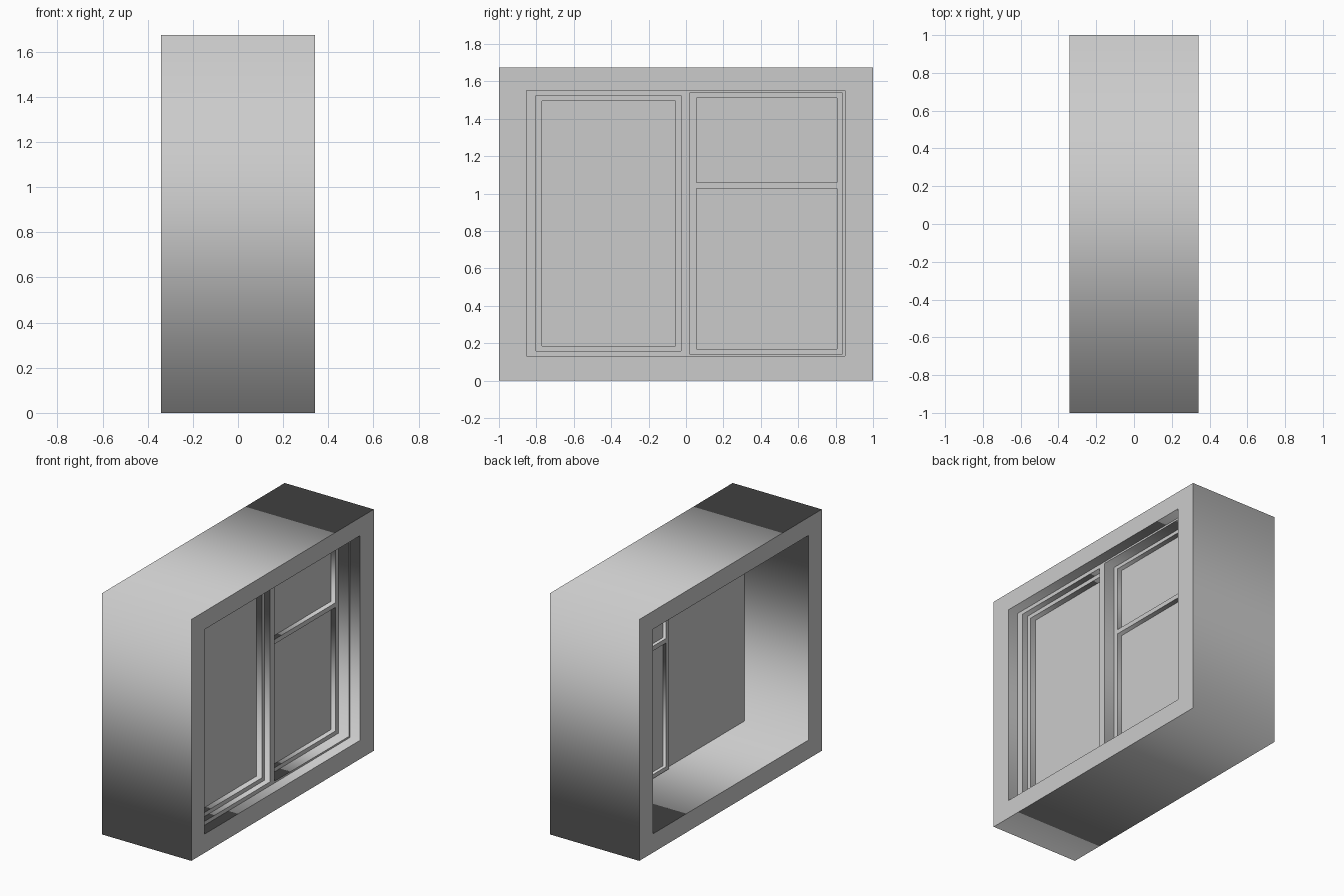
import bpy
from math import radians

if "Cube" in bpy.data.objects:
    bpy.data.objects.remove(bpy.data.objects["Cube"])


def panel(name, outer, x0, x1, holes=()):
    """Slab in the YZ plane from x0 to x1; rectangles are (y0, y1, z0, z1)."""
    curve = bpy.data.curves.new(name, 'CURVE')
    curve.dimensions = '2D'
    curve.fill_mode = 'BOTH'
    curve.extrude = (x1 - x0) / 2
    for y0, y1, z0, z1 in (outer, *holes):
        spline = curve.splines.new('POLY')
        spline.points.add(3)
        for p, (y, z) in zip(spline.points, ((y0, z0), (y1, z0), (y1, z1), (y0, z1))):
            p.co = (y, z, 0, 1)
        spline.use_cyclic_u = True
    obj = bpy.data.objects.new(name, curve)
    bpy.context.collection.objects.link(obj)
    obj.rotation_euler = (radians(90), 0, radians(90))
    obj.location.x = (x0 + x1) / 2
    bpy.ops.object.select_all(action='DESELECT')
    obj.select_set(True)
    bpy.context.view_layer.objects.active = obj
    bpy.ops.object.convert(target='MESH')
    return bpy.context.object


opening = (-0.853, 0.85, 0.13, 1.55)
left_bay = (-0.803, -0.027, 0.157, 1.523)
right_bay = (0.02, 0.837, 0.142, 1.537)
left_pane = (-0.77, -0.055, 0.185, 1.495)
upper_pane = (0.055, 0.807, 1.06, 1.512)
lower_pane = (0.055, 0.807, 0.17, 1.028)

# Thick wall with the window opening
panel("wall", (-1, 1, 0, 1.675), -0.342, 0.342, [opening])

# Fixed frame with central mullion
panel("window_frame", opening, 0.15, 0.266, [left_bay, right_bay])

# Left fixed light
panel("left_sash", left_bay, 0.15, 0.224, [left_pane])
panel("left_glass", left_pane, 0.15, 0.182)

# Right casement, projecting slightly into the room, with a crossbar
panel("right_sash", right_bay, 0.115, 0.185, [upper_pane, lower_pane])
for name, pane in (("upper_glass", upper_pane), ("lower_glass", lower_pane)):
    panel(name, pane, 0.138, 0.15)
